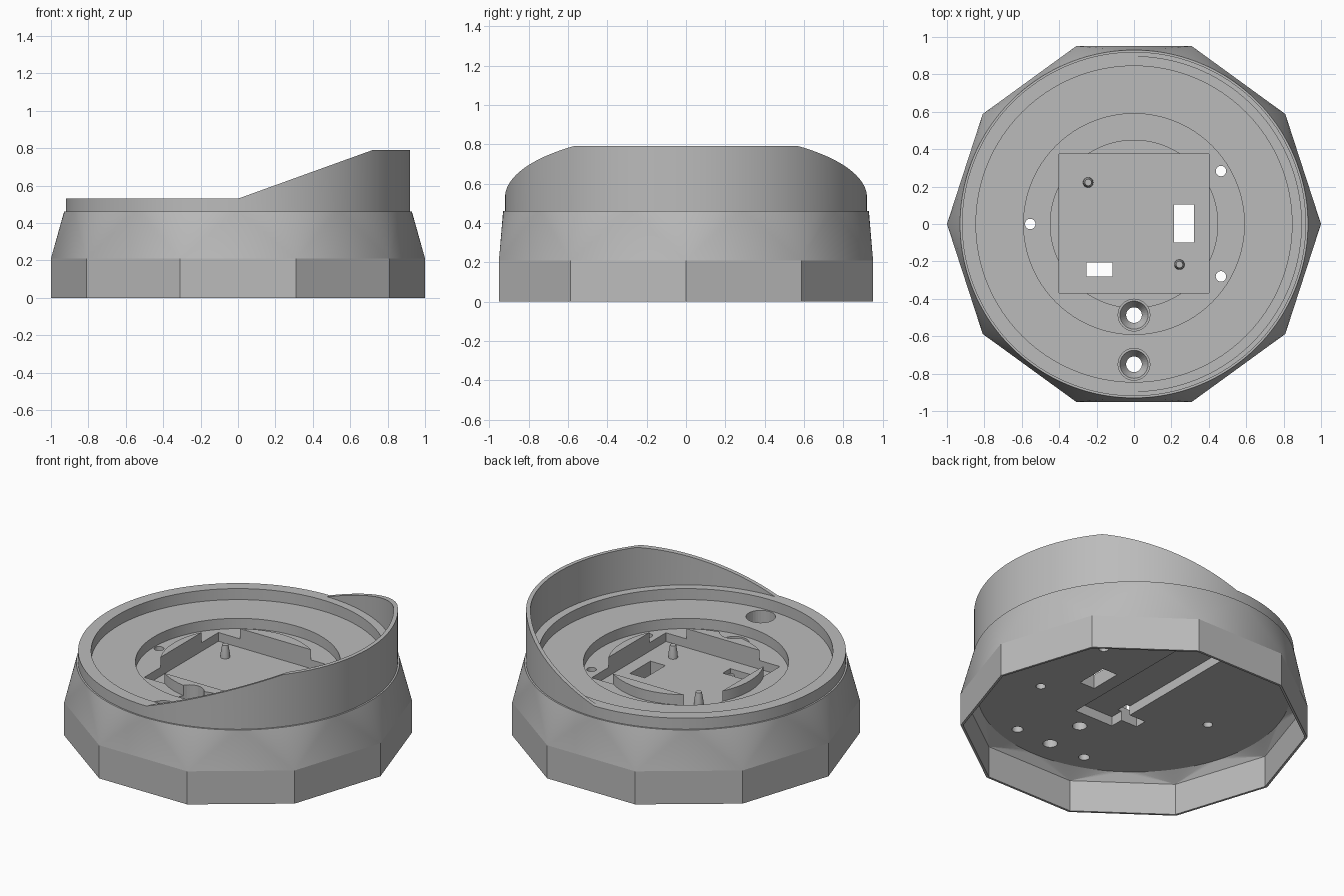
import bpy, bmesh
from math import sin, cos, pi, radians

if "Cube" in bpy.data.objects:
    bpy.data.objects.remove(bpy.data.objects["Cube"])

SIDES, FAN = 10, 16          # decagon sides, circle segments per side
SEGS = SIDES * FAN

grey = bpy.data.materials.new("plain grey")
grey.use_nodes = True
grey.diffuse_color = (0.5, 0.5, 0.5, 1)
grey.node_tree.nodes["Principled BSDF"].inputs["Base Color"].default_value = grey.diffuse_color


def make_object(name, bm):
    bmesh.ops.recalc_face_normals(bm, faces=bm.faces[:])
    mesh = bpy.data.meshes.new(name)
    bm.to_mesh(mesh)
    bm.free()
    mesh.materials.append(grey)
    obj = bpy.data.objects.new(name, mesh)
    bpy.context.collection.objects.link(obj)
    return obj


def ring(bm, n, r, z, x=0, y=0):
    return [bm.verts.new((x + r * cos(2 * pi * i / n), y + r * sin(2 * pi * i / n), z))
            for i in range(n)]


def bridge(bm, a, b):
    n = len(a)
    for i in range(n):
        j = (i + 1) % n
        bm.faces.new((a[i], a[j], b[j], b[i]))


def faceted_solid(name, r, z0, z1, circles):
    """Decagonal prism blending into a stack of circles (radius, height)."""
    bm = bmesh.new()
    low, high = ring(bm, SIDES, r, z0), ring(bm, SIDES, r, z1)
    bridge(bm, low, high)
    bm.faces.new(low)
    loops = [ring(bm, SEGS, cr, cz) for cr, cz in circles]
    # each corner fans out to an arc, each side rises as one flat triangle
    for k in range(SIDES):
        for i in range(k * FAN - FAN // 2, k * FAN + FAN // 2):
            bm.faces.new((high[k], loops[0][i % SEGS], loops[0][(i + 1) % SEGS]))
        bm.faces.new((high[k], high[(k + 1) % SIDES], loops[0][k * FAN + FAN // 2]))
    for a, b in zip(loops, loops[1:]):
        bridge(bm, a, b)
    bm.faces.new(loops[-1])
    return make_object(name, bm)


def lathe(name, profile, x=0, y=0, n=32, closed=False):
    """Stack of circles; closed joins the last circle back to the first."""
    bm = bmesh.new()
    loops = [ring(bm, n, r, z, x, y) for r, z in profile]
    for a, b in zip(loops, loops[1:]):
        bridge(bm, a, b)
    if closed:
        bridge(bm, loops[-1], loops[0])
    else:
        bm.faces.new(loops[0])
        bm.faces.new(loops[-1])
    return make_object(name, bm)


def extrude_y(name, outline, y0, y1):
    bm = bmesh.new()
    a = [bm.verts.new((x, y0, z)) for x, z in outline]
    b = [bm.verts.new((x, y1, z)) for x, z in outline]
    bridge(bm, a, b)
    bm.faces.new(a)
    bm.faces.new(b)
    return make_object(name, bm)


def box(name, x0, x1, y0, y1, z0, z1):
    return extrude_y(name, [(x0, z0), (x1, z0), (x1, z1), (x0, z1)], y0, y1)


def cut(obj, cutter):
    cutter.hide_render = True
    mod = obj.modifiers.new("cut", 'BOOLEAN')
    mod.operation, mod.solver, mod.object = 'DIFFERENCE', 'EXACT', cutter
    bpy.context.view_layer.objects.active = obj
    bpy.ops.object.modifier_apply(modifier=mod.name)
    bpy.data.objects.remove(cutter)


# Main housing: faceted skirt with a round collar
housing = faceted_solid("housing", 1, 0, 0.21, [(0.93, 0.46), (0.92, 0.46), (0.92, 0.9)])

# Sloping collar top, bowl, and stepped recesses
cut(housing, extrude_y("slope_cutter", [(-1.2, 0.53), (0, 0.53), (0.72, 0.79), (1.2, 0.79),
                                        (1.2, 1.1), (-1.2, 1.1)], -1.2, 1.2))
cut(housing, lathe("bowl_cutter", [(0.895, 0.53), (0.895, 1.1)], n=SEGS))
cut(housing, lathe("tray_cutter", [(0.845, 0.46), (0.845, 0.7)], n=SEGS))
cut(housing, lathe("groove_cutter", [(0.45, 0.395), (0.59, 0.395), (0.59, 0.6), (0.45, 0.6)],
                   n=SEGS, closed=True))
cut(housing, box("pocket_cutter", -0.4, 0.4, -0.37, 0.375, 0.34, 0.6))

# Hollow underside and cable channel
cut(housing, faceted_solid("underside_cutter", 0.985, -0.1, 0.2, [(0.9, 0.25)]))
cut(housing, box("channel_cutter", -0.14, 0.13, -0.365, 0.85, 0.2, 0.31))

# Rectangular openings
cut(housing, box("large_slot_cutter", 0.215, 0.32, -0.1, 0.105, 0.1, 0.6))
cut(housing, box("small_slot_cutter", -0.255, -0.115, -0.28, -0.205, 0.1, 0.6))

# Round openings, countersunk screw holes and blind holes
for x, y in ((-0.555, 0), (0.465, 0.283), (0.465, -0.28)):
    cut(housing, lathe("hole_cutter", [(0.028, 0.1), (0.028, 0.6)], x, y))
for y in (-0.487, -0.75):
    cut(housing, lathe("screw_cutter", [(0.042, 0.1), (0.042, 0.31), (0.075, 0.37),
                                        (0.085, 0.37), (0.085, 0.6)], 0, y))
for x in (-0.25, 0.25):
    cut(housing, lathe("blind_cutter", [(0.032, 0.1), (0.032, 0.36)], x, -0.745))

# Locating posts in the pocket
posts = [lathe(name, [(0.028, 0.33), (0.026, 0.37), (0.018, 0.42)], x, y)
         for name, x, y in (("back_post", -0.245, 0.222), ("front_post", 0.243, -0.217))]

# Smooth the round surfaces, keep every crease crisp
for obj, angle in [(housing, 4)] + [(p, 35) for p in posts]:
    bpy.ops.object.select_all(action='DESELECT')
    obj.select_set(True)
    bpy.context.view_layer.objects.active = obj
    bpy.ops.object.shade_smooth_by_angle(angle=radians(angle))
